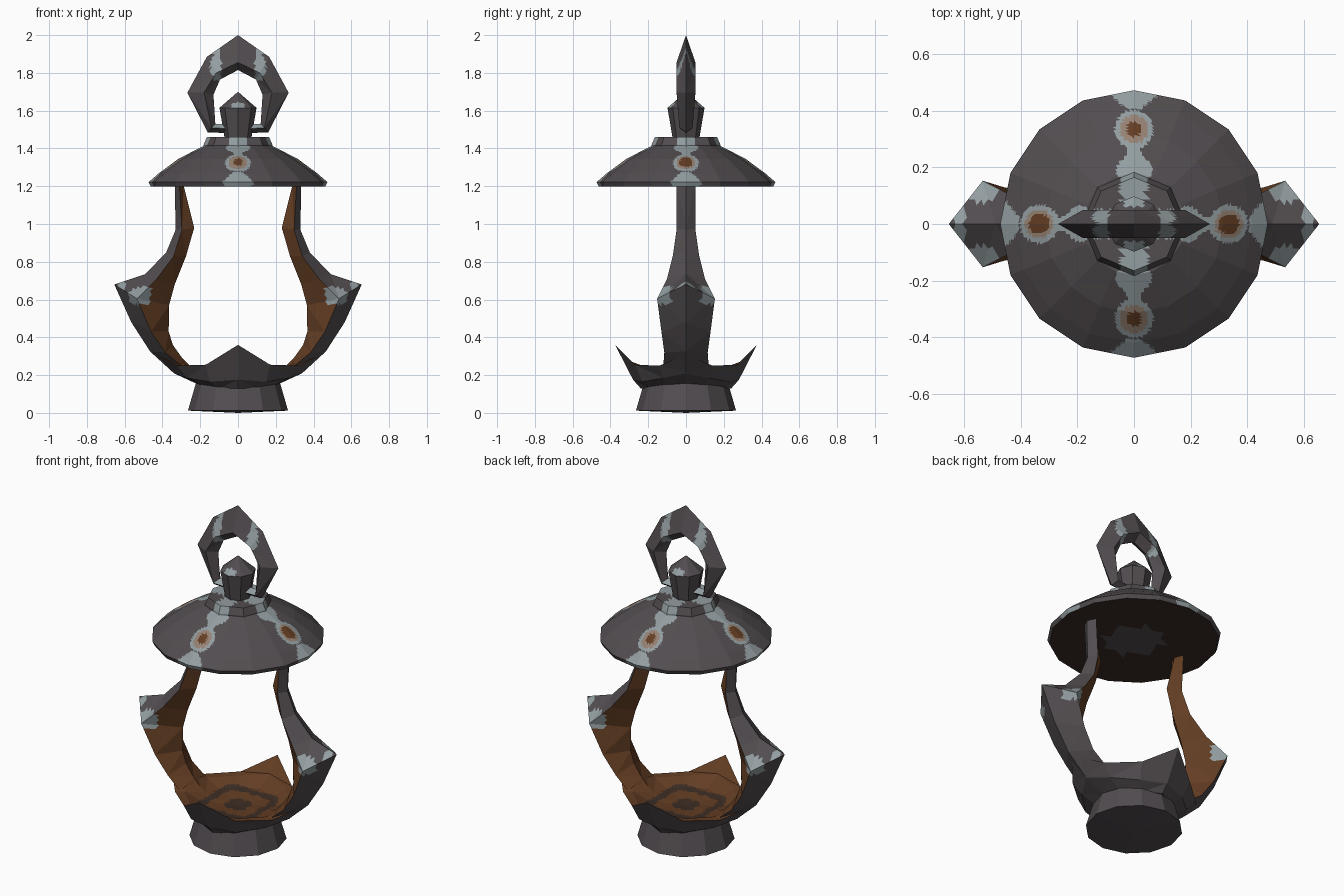
import bpy, bmesh, math
from mathutils import Vector

if "Cube" in bpy.data.objects:
    bpy.data.objects.remove(bpy.data.objects["Cube"])

# Palette
COLOURS = {
    "dark_grey_metal": (0.085, 0.074, 0.080),
    "worn_pale_metal": (0.29, 0.34, 0.355),
    "rust_brown": (0.125, 0.047, 0.017),
    "dark_brown": (0.045, 0.026, 0.018),
    "tan_rust": (0.30, 0.22, 0.17),
}
MATS = []
for mat_name, rgb in COLOURS.items():
    m = bpy.data.materials.new(mat_name)
    m.diffuse_color = (*rgb, 1)
    m.use_nodes = True
    m.node_tree.nodes["Principled BSDF"].inputs["Base Color"].default_value = m.diffuse_color
    MATS.append(m)
GREY, PALE, RUST, DARK, TAN = range(5)


def loft(name, rings, colour=lambda i, j: GREY, paint=None, cuts=0):
    """Skin a list of rings (a one-point ring makes a fan), cap open ends,
    then optionally refine flat and repaint faces by position."""
    bm = bmesh.new()
    vs = [[bm.verts.new(p) for p in r] for r in rings]
    for i in range(len(vs) - 1):
        a, b = vs[i], vs[i + 1]
        n = max(len(a), len(b))
        for j in range(n):
            k = (j + 1) % n
            if len(a) == 1:
                loop = (a[0], b[k], b[j])
            elif len(b) == 1:
                loop = (a[j], a[k], b[0])
            else:
                loop = (a[j], a[k], b[k], b[j])
            bm.faces.new(loop).material_index = colour(i, j)
    for end in (vs[0], vs[-1]):
        if len(end) > 2:
            bm.faces.new(end)
    bmesh.ops.recalc_face_normals(bm, faces=bm.faces[:])
    if paint:
        bmesh.ops.triangulate(bm, faces=bm.faces[:])
        bmesh.ops.subdivide_edges(bm, edges=bm.edges[:], cuts=cuts, use_grid_fill=True)
        bm.normal_update()
        for f in bm.faces:
            c = paint(f.calc_center_median(), f.normal)
            if c is not None:
                f.material_index = c
    me = bpy.data.meshes.new(name)
    bm.to_mesh(me)
    bm.free()
    for m in MATS:
        me.materials.append(m)
    ob = bpy.data.objects.new(name, me)
    bpy.context.collection.objects.link(ob)
    return ob


def circle(r, z, n):
    return [(r * math.cos(2 * math.pi * k / n), r * math.sin(2 * math.pi * k / n), z)
            for k in range(n)]


def four_way(quad):
    """Expand a quarter ring (x axis to y axis) into a full ring."""
    half = quad + [(-x, y, z) for x, y, z in quad[-2::-1]]
    return half + [(x, -y, z) for x, y, z in half[-2:0:-1]]


def diamond(o, w, i, sign=1):
    """Diamond section: outer ridge, two side edges, inner ridge."""
    return [(sign * o[0], 0, o[1]), (sign * w[0], w[1], w[2]),
            (sign * i[0], 0, i[1]), (sign * w[0], -w[1], w[2])]


# Foot
loft("foot", [[(0, 0, 0)], circle(0.265, 0.012, 12), circle(0.222, 0.16, 12)])

# Bowl with raised points front and back
bowl_quads = [
    [(.21, 0, .15), (.18, .10, .14), (.10, .19, .13), (0, .24, .13)],
    [(.34, 0, .21), (.27, .12, .185), (.15, .23, .165), (0, .28, .175)],
    [(.44, 0, .31), (.32, .14, .25), (.17, .27, .255), (0, .375, .36)],
    [(.31, 0, .285), (.28, .11, .25), (.155, .23, .25), (0, .30, .275)],
    [(.21, 0, .22), (.19, .09, .215), (.11, .17, .215), (0, .21, .22)],
]


def paint_bowl(c, n):
    r = math.hypot(c.x, c.y) * (1 + 0.10 * math.cos(4 * math.atan2(c.y, c.x)))
    if n.z > 0.3 and c.z > 0.18 and (0.15 < r < 0.20 or r < 0.07):
        return DARK
    return None


loft("bowl", [four_way(q) for q in bowl_quads] + [[(0, 0, .20)]],
     lambda i, j: RUST if i >= 2 else GREY, paint_bowl, 7)

# Two side arms with hooked shoulders
arm_stations = [
    ((.335, 1.205), (.31, .05, 1.205), (.288, 1.205)),
    ((.33, .97), (.297, .05, .97), (.232, .98)),
    ((.38, .85), (.34, .07, .83), (.275, .83)),
    ((.49, .735), (.43, .10, .71), (.335, .68)),
    ((.655, .68), (.535, .153, .605), (.365, .57)),
    ((.565, .48), (.46, .13, .43), (.367, .43)),
    ((.465, .325), (.385, .115, .32), (.345, .36)),
    ((.345, .215), (.30, .12, .25), (.295, .29)),
    ((.26, .18), (.24, .08, .195), (.22, .215)),
]


def paint_arm(c, n):
    # worn metal around the shoulder corners
    edge = Vector((0.525, 0.145, 0.61))
    d = (Vector((abs(c.x), abs(c.y), c.z)) - edge).length
    if d < 0.085 and c.z > 0.575:
        return PALE
    if abs(c.x) > 0.60 and n.z > 0.3 and abs(c.x) < 0.63:
        return PALE
    return None


for side, sign in (("right", 1), ("left", -1)):
    loft("arm_" + side, [diamond(*s, sign) for s in arm_stations],
         lambda i, j: RUST if j in (1, 2) else GREY, paint_arm, 6)


# Domed roof with worn patches on four sides
def paint_roof(c, n):
    u, v = max(abs(c.x), abs(c.y)), min(abs(c.x), abs(c.y))
    if n.z < -0.5:
        return GREY if math.hypot(u, v) < 0.155 else DARK
    spot = math.hypot(u - 0.335, v)
    if spot < (0.036 if abs(c.x) > abs(c.y) else 0.026):
        return RUST
    if spot < 0.05:
        return TAN
    if spot < 0.068:
        return PALE
    if u > 0.445 - 0.04 * math.cos(v * 22) and v < 0.165:
        return PALE
    if 0.16 < u < 0.34 and v < 0.043 + 0.022 * math.cos((u - 0.19) * 40):
        return PALE
    return None


loft("roof", [circle(.462, 1.198, 16), circle(.473, 1.222, 16), circle(.42, 1.268, 16),
              circle(.315, 1.345, 16), circle(.18, 1.415, 16)],
     paint=paint_roof, cuts=9)


# Collar on top of the roof
def paint_collar(c, n):
    u, v = max(abs(c.x), abs(c.y)), min(abs(c.x), abs(c.y))
    return PALE if v < 0.045 and u > 0.06 and c.z > 1.41 else None


loft("roof_collar", [circle(.185, 1.405, 8), circle(.182, 1.42, 8), circle(.165, 1.46, 8)],
     paint=paint_collar, cuts=7)

# Knob
loft("knob", [circle(.07, 1.45, 8), circle(.098, 1.615, 8), [(0, 0, 1.70)]],
     paint=lambda c, n: PALE if abs(c.x) < .035 and abs(c.y) > .06 and c.z > 1.61 else None,
     cuts=6)

# Pointed carrying handle
half_handle = [
    ((.07, 1.482), (.07, .03, 1.505), (.07, 1.53)),
    ((.16, 1.485), (.14, .035, 1.51), (.12, 1.53)),
    ((.268, 1.695), (.18, .05, 1.695), (.13, 1.685)),
    ((.165, 1.885), (.115, .05, 1.80), (.095, 1.765)),
]
handle_rings = ([diamond(*s) for s in half_handle]
                + [diamond((0, 2.0), (0, .05, 1.855), (0, 1.815))]
                + [diamond(*s, -1) for s in reversed(half_handle)])


def paint_handle(c, n):
    # worn bands across the shoulders of the handle
    if c.z > 1.76 and 0.09 < abs(c.x) < 0.15 - 0.3 * abs(c.z - 1.83):
        return PALE
    if c.z < 1.53 and abs(c.x) < 0.14 and n.z > 0.3:
        return PALE
    return None


loft("handle", handle_rings, paint=paint_handle, cuts=6)
